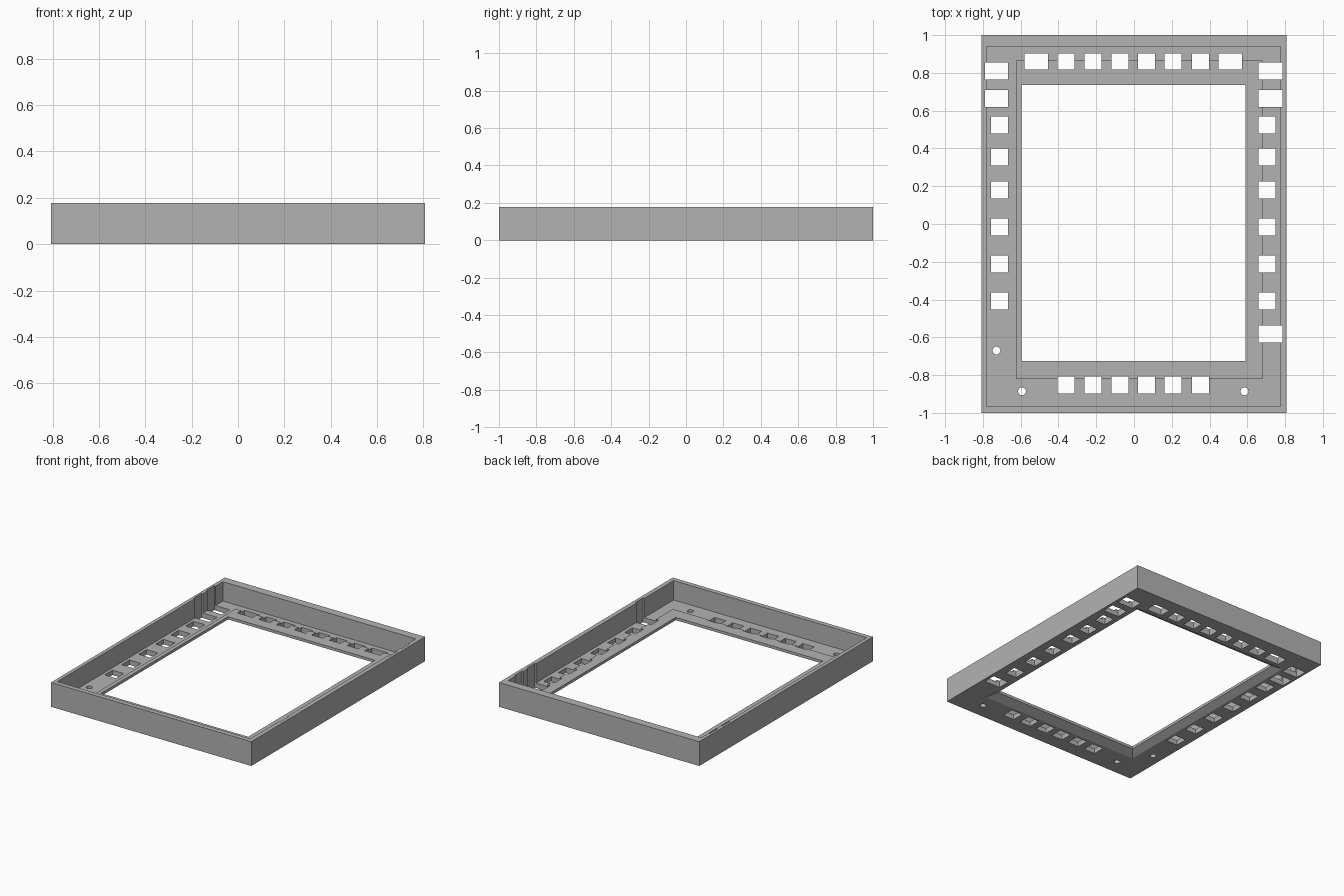
import bpy, bmesh
from mathutils import Matrix

if "Cube" in bpy.data.objects:
    bpy.data.objects.remove(bpy.data.objects["Cube"])

grey = bpy.data.materials.new("grey plastic")
grey.diffuse_color = (0.45, 0.45, 0.45, 1)
grey.use_nodes = True
grey.node_tree.nodes["Principled BSDF"].inputs["Base Color"].default_value = grey.diffuse_color


def make_object(name, bm):
    bmesh.ops.recalc_face_normals(bm, faces=bm.faces)
    mesh = bpy.data.meshes.new(name)
    bm.to_mesh(mesh)
    bm.free()
    ob = bpy.data.objects.new(name, mesh)
    bpy.context.collection.objects.link(ob)
    mesh.materials.append(grey)
    return ob


# Frame cross-section: rectangles (x0, x1, y0, y1) at height z, bridged in a closed loop
H, FLOOR, LEDGE = 0.177, 0.036, 0.05
OUTER = (-0.807, 0.807, -1, 1)
POCKET = (-0.78, 0.775, -0.965, 0.94)
RAISED = (-0.625, 0.68, -0.82, 0.865)
OPENING = (-0.595, 0.59, -0.725, 0.735)
BEVEL = (-0.645, 0.643, -0.785, 0.79)
section = [(OUTER, 0), (OUTER, H), (POCKET, H), (POCKET, FLOOR), (RAISED, FLOOR),
           (RAISED, LEDGE), (OPENING, LEDGE), (OPENING, 0.03), (BEVEL, 0)]
bm = bmesh.new()
rings = [[bm.verts.new((x, y, z)) for x, y in ((a, c), (b, c), (b, d), (a, d))]
         for (a, b, c, d), z in section]
for r, s in zip(rings, rings[1:] + rings[:1]):
    for i in range(4):
        j = (i + 1) % 4
        bm.faces.new((r[i], r[j], s[j], s[i]))
frame = make_object("bezel_frame", bm)

# Cutters for the slots and screw holes
cut = bmesh.new()


def slot(x0, x1, y0, y1):
    m = Matrix.Translation(((x0 + x1) / 2, (y0 + y1) / 2, 0.1))
    bmesh.ops.create_cube(cut, size=1, matrix=m @ Matrix.Diagonal((x1 - x0, y1 - y0, 0.4, 1)))


W = 0.09
# Slots along the back and front
for x in (-0.405, -0.262, -0.119, 0.02, 0.162, 0.306):
    slot(x, x + W, 0.818, 0.903)
    slot(x, x + W, -0.897, -0.808)
slot(-0.58, -0.455, 0.818, 0.903)
slot(0.447, 0.572, 0.818, 0.903)
# Small slots along the sides
for y in (0.48, 0.31, 0.135, -0.06, -0.257, -0.452):
    slot(-0.758, -0.666, y, y + W)
    slot(0.659, 0.749, y, y + W)
# Wide slots that notch the side walls
for y in (0.765, 0.62):
    slot(-0.79, -0.666, y, y + W)
    slot(0.659, 0.785, y, y + W)
slot(0.659, 0.785, -0.627, -0.537)
# Round screw holes
for x, y in ((-0.728, -0.67), (-0.593, -0.886), (0.585, -0.886)):
    bmesh.ops.create_cone(cut, cap_ends=True, segments=16, radius1=0.021, radius2=0.021,
                          depth=0.4, matrix=Matrix.Translation((x, y, 0.1)))
cutter = make_object("slot_cutter", cut)
cutter.hide_render = True
cutter.hide_set(True)

mod = frame.modifiers.new("slots", 'BOOLEAN')
mod.operation = 'DIFFERENCE'
mod.solver = 'EXACT'
mod.object = cutter
